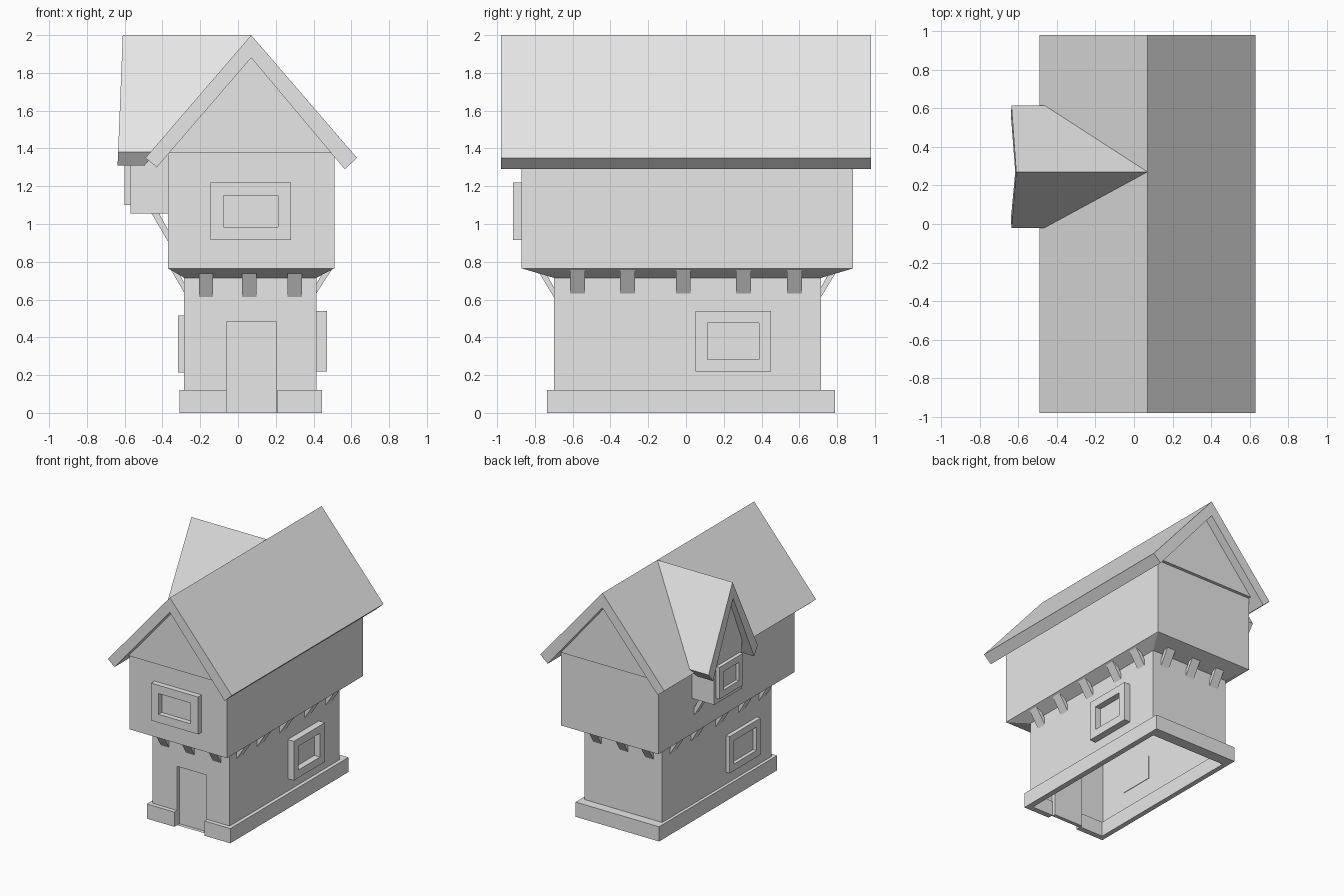
import bpy, bmesh
from mathutils import Vector

cube = bpy.data.objects.get("Cube")
if cube:
    bpy.data.objects.remove(cube, do_unlink=True)

plaster = bpy.data.materials.new("plain grey")
plaster.use_nodes = True
plaster.diffuse_color = (0.8, 0.8, 0.8, 1)
plaster.node_tree.nodes["Principled BSDF"].inputs["Base Color"].default_value = (0.8, 0.8, 0.8, 1)


def finish(name, bm, fix=True):
    if fix:
        bmesh.ops.recalc_face_normals(bm, faces=bm.faces)
    mesh = bpy.data.meshes.new(name)
    bm.to_mesh(mesh)
    bm.free()
    mesh.materials.append(plaster)
    obj = bpy.data.objects.new(name, mesh)
    bpy.context.scene.collection.objects.link(obj)
    return obj


def place(axis, p, t):
    """Put a 2D outline point at depth t along an axis."""
    u, v = p
    return Vector({"x": (t, u, v), "y": (u, t, v), "z": (u, v, t)}[axis])


def prism(name, axis, outline, start, end):
    """Sweep an outline; start and end may be numbers or functions of the point."""
    bm = bmesh.new()
    ends = []
    for t in (start, end):
        ends.append([bm.verts.new(place(axis, p, t(p) if callable(t) else t)) for p in outline])
    a, b = ends
    bm.faces.new(a)
    bm.faces.new(b[::-1])
    for i in range(len(a)):
        j = (i + 1) % len(a)
        bm.faces.new((a[i], a[j], b[j], b[i]))
    return finish(name, bm)


def rect(u0, u1, v0, v1):
    return [(u0, v0), (u1, v0), (u1, v1), (u0, v1)]


def window(name, axis, outer, border, wall, front):
    """Raised frame around a pane that lies on the wall."""
    u0, u1, v0, v1 = outer
    inner = rect(u0 + border, u1 - border, v0 + border, v1 - border)
    outer = rect(*outer)
    bm = bmesh.new()
    loops = [[bm.verts.new(place(axis, p, t)) for p in pts]
             for pts, t in ((outer, wall), (outer, front), (inner, front), (inner, wall))]
    for k in range(4):
        a, b = loops[k], loops[(k + 1) % 4]
        for i in range(4):
            j = (i + 1) % 4
            bm.faces.new((a[i], a[j], b[j], b[i]))
    finish(name + "_frame", bm)
    step = 0.004 if front > wall else -0.004
    prism(name + "_pane", axis, inner, wall - step, wall + step)


def strut(name, axis, centre, width, wall, out, low, high, thick):
    """Slanted timber from the wall up to the overhang."""
    tip = wall + out
    near = wall - out * 0.1
    outline = [(near, low), (tip, high), (tip - out * 0.45, high), (near, low + thick)]
    prism(name, axis, outline, centre - width / 2, centre + width / 2)


# Walls: narrow ground floor, flared jetty, wide upper floor
low = rect(-0.285, 0.415, -0.70, 0.715)
high = rect(-0.37, 0.51, -0.87, 0.885)
bm = bmesh.new()
rings = [[bm.verts.new((x, y, z)) for x, y in pts]
         for pts, z in ((low, 0.0), (low, 0.715), (high, 0.765), (high, 1.38))]
for a, b in zip(rings, rings[1:]):
    for i in range(4):
        j = (i + 1) % 4
        bm.faces.new((a[i], a[j], b[j], b[i]))


# Recessed door in the front wall
def front_faces():
    return [f for f in bm.faces if all(abs(v.co.y + 0.70) < 0.001 for v in f.verts)]


for point, normal in (((-0.06, 0, 0), (1, 0, 0)), ((0.205, 0, 0), (1, 0, 0)), ((0, 0, 0.48), (0, 0, 1))):
    faces = front_faces()
    if normal[2]:
        faces = [f for f in faces if -0.06 < f.calc_center_median().x < 0.205]
    geom = set(faces)
    for f in faces:
        geom.update(f.edges, f.verts)
    bmesh.ops.bisect_plane(bm, geom=list(geom), plane_co=point, plane_no=normal)
door = [f for f in front_faces()
        if -0.06 < f.calc_center_median().x < 0.205 and f.calc_center_median().z < 0.48]
door = [f for f in door if max(v.co.z for v in f.verts) < 0.5]
rim = [v.co.copy() for v in door[0].verts]
bmesh.ops.delete(bm, geom=door, context="FACES")
a = [bm.verts.new(c) for c in rim]
b = [bm.verts.new(c + Vector((0, 0.03, 0))) for c in rim]
bm.faces.new(b)
for i in range(len(a)):
    j = (i + 1) % len(a)
    bm.faces.new((a[i], a[j], b[j], b[i]))
bmesh.ops.remove_doubles(bm, verts=bm.verts, dist=0.0005)
finish("house_walls", bm)

# Stone base, open at the doorway
base = [(-0.06, -0.735), (-0.31, -0.735), (-0.31, 0.79), (0.445, 0.79), (0.445, -0.735), (0.21, -0.735),
        (0.21, -0.69), (0.40, -0.69), (0.40, 0.70), (-0.27, 0.70), (-0.27, -0.69), (-0.06, -0.69)]
prism("stone_base", "z", base, 0.0, 0.12)

# Main roof and gable ends
roof = [(0.07, 2.0), (0.63, 1.35), (0.565, 1.29), (0.07, 1.88), (-0.43, 1.30), (-0.49, 1.35)]
prism("main_roof", "y", roof, -0.98, 0.98)
gable = [(-0.37, 1.375), (0.51, 1.375), (0.07, 1.885)]
prism("gable_ends", "y", gable, -0.89, 0.91)


# Dormer on the right-hand slope
def roof_slope(p):
    return 0.07 - (2.0 - p[1]) * 0.56 / 0.65 + (0.03 if p[1] < 1.99 else 0)


def dormer_front(p):
    return -0.61 - (2.0 - p[1]) * 0.04


dormer_roof = [(0.27, 2.0), (0.615, 1.38), (0.56, 1.31), (0.27, 1.87), (0.03, 1.31), (-0.02, 1.38)]
prism("dormer_roof", "x", dormer_roof, dormer_front, roof_slope)
dormer = [(0.09, 1.055), (0.45, 1.055), (0.45, 1.54), (0.27, 1.88), (0.09, 1.47)]
prism("dormer_box", "x", dormer, -0.57, -0.32)
for i, y in enumerate((0.14, 0.40)):
    strut(f"dormer_strut_{i}", "y", y, 0.05, -0.37, -0.09, 0.89, 1.06, 0.06)

# Windows
window("front_window", "y", (-0.145, 0.28, 0.915, 1.22), 0.068, -0.87, -0.915)
window("left_window", "x", (0.05, 0.45, 0.22, 0.54), 0.063, 0.415, 0.47)
window("right_window", "x", (-0.51, -0.11, 0.215, 0.515), 0.055, -0.285, -0.318)
window("dormer_window", "x", (0.12, 0.425, 1.10, 1.36), 0.055, -0.57, -0.60)

# Struts under the jetty
for i, x in enumerate((-0.17, 0.06, 0.30)):
    strut(f"front_strut_{i}", "x", x, 0.075, -0.70, -0.08, 0.60, 0.745, 0.05)
    strut(f"back_strut_{i}", "x", x, 0.075, 0.715, 0.08, 0.60, 0.745, 0.05)
for i, y in enumerate((-0.575, -0.31, -0.015, 0.305, 0.575)):
    strut(f"left_strut_{i}", "y", y, 0.078, 0.415, 0.08, 0.62, 0.757, 0.05)
    strut(f"right_strut_{i}", "y", y, 0.078, -0.285, -0.07, 0.625, 0.757, 0.05)
